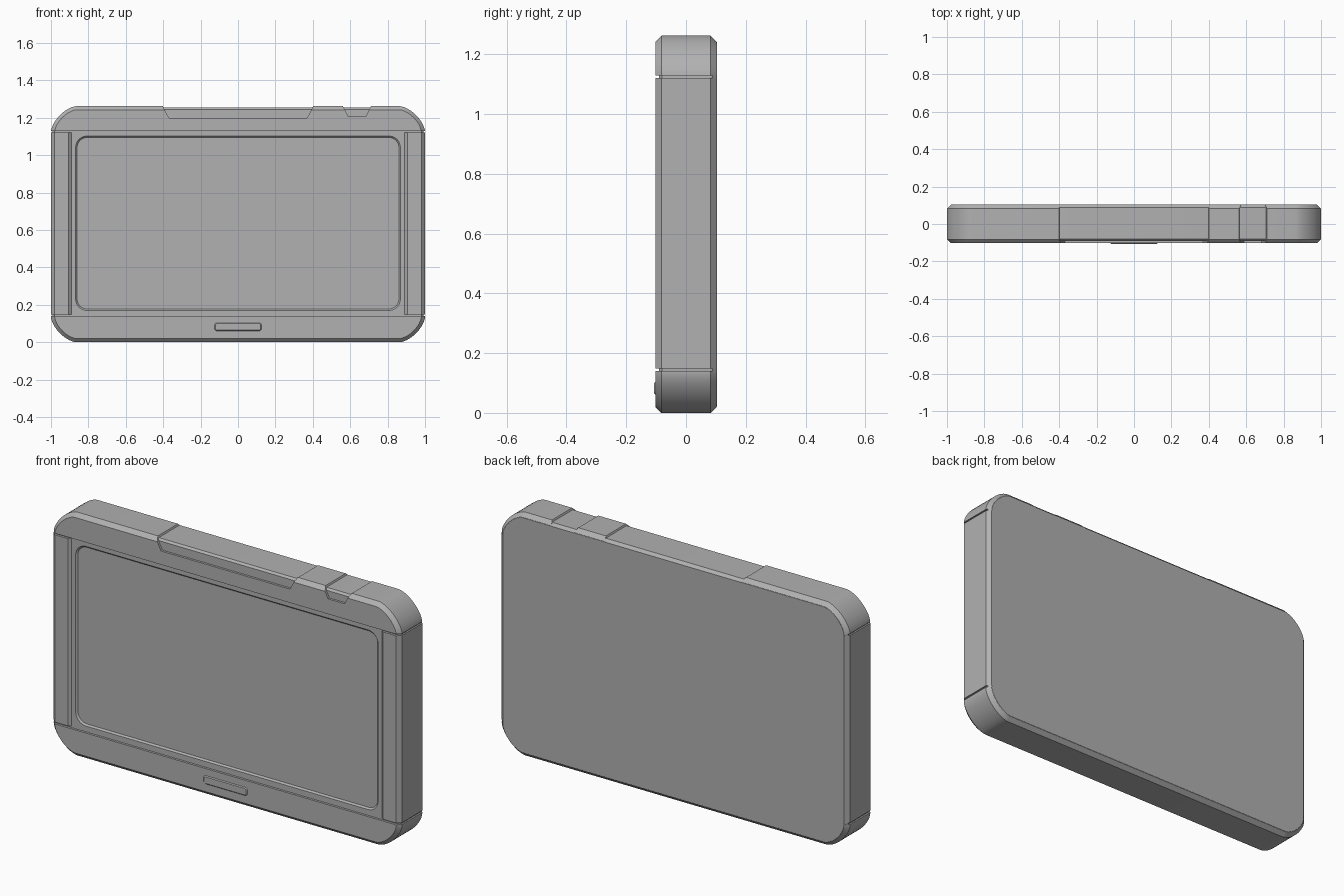
import bpy, bmesh, math

if "Cube" in bpy.data.objects:
    bpy.data.objects.remove(bpy.data.objects["Cube"])

H = 1.262           # overall height
MID = H / 2
FRONT, BACK = -0.1025, 0.1025
grey = bpy.data.materials.new("dark_grey")
grey.diffuse_color = (0.44, 0.44, 0.44, 1)
grey.use_nodes = True
grey.node_tree.nodes["Principled BSDF"].inputs["Base Color"].default_value = grey.diffuse_color


def outline(w, h, r, power, n=12):
    """Rounded rectangle (half sizes w, h) in x/z with soft elliptic corners."""
    pts = []
    for sx, sz, flip in ((1, 1, 0), (-1, 1, 1), (-1, -1, 0), (1, -1, 1)):
        for i in range(n + 1):
            t = (n - i if flip else i) / n * math.pi / 2
            c, s = max(math.cos(t), 0) ** (2 / power), max(math.sin(t), 0) ** (2 / power)
            pts.append((sx * (w - r + r * c), sz * (h - r + r * s)))
    return pts


def slab(name, w, h, zc, r, y0, y1, cf, cb, cuts=(), power=2.0):
    """Chamfered slab, optionally trimmed by planes (the normal side is removed)."""
    levels = [(y0, cf)]
    if cf:
        levels.append((y0 + cf, 0))
    if cb:
        levels.append((y1 - cb, 0))
    levels.append((y1, cb))
    bm = bmesh.new()
    rings = [[bm.verts.new((x, y, z + zc)) for x, z in outline(w - d, h - d, r - d, power)]
             for y, d in levels]
    for a, b in zip(rings, rings[1:]):
        for i in range(len(a)):
            j = (i + 1) % len(a)
            bm.faces.new((a[i], a[j], b[j], b[i]))
    bm.faces.new(rings[0])
    bm.faces.new(rings[-1])
    for co, no in cuts:
        geom = bm.verts[:] + bm.edges[:] + bm.faces[:]
        bmesh.ops.bisect_plane(bm, geom=geom, plane_co=co, plane_no=no, clear_outer=True)
        bmesh.ops.holes_fill(bm, edges=[e for e in bm.edges if e.is_boundary], sides=0)
    return finish(name, bm)


def prism(name, pts, y0, y1):
    """Polygon in x/z extruded along y."""
    bm = bmesh.new()
    a = [bm.verts.new((x, y0, z)) for x, z in pts]
    b = [bm.verts.new((x, y1, z)) for x, z in pts]
    bm.faces.new(a)
    bm.faces.new(b)
    for i in range(len(a)):
        j = (i + 1) % len(a)
        bm.faces.new((a[i], a[j], b[j], b[i]))
    return finish(name, bm)


def finish(name, bm):
    bmesh.ops.recalc_face_normals(bm, faces=bm.faces)
    me = bpy.data.meshes.new(name)
    bm.to_mesh(me)
    bm.free()
    me.materials.append(grey)
    ob = bpy.data.objects.new(name, me)
    bpy.context.collection.objects.link(ob)
    return ob


def select(ob):
    bpy.ops.object.select_all(action='DESELECT')
    ob.select_set(True)
    bpy.context.view_layer.objects.active = ob


def carve(ob, cutter):
    mod = ob.modifiers.new("carve", 'BOOLEAN')
    mod.operation, mod.solver, mod.object = 'DIFFERENCE', 'EXACT', cutter
    select(ob)
    bpy.ops.object.modifier_apply(modifier=mod.name)
    bpy.data.objects.remove(cutter, do_unlink=True)


def shell(name, cuts):
    """A piece of the outer casing."""
    return slab(name, 1.0, MID, MID, 0.135, FRONT, BACK, 0.02, 0.02, cuts, power=1.58)


# Inner body: shows as the display panel, in the grooves and as the flat back
core = slab("inner_body", 0.992, MID - 0.008, MID, 0.127, -0.091, 0.1032,
            0.01, 0.014, power=1.58)
carve(core, slab("screen_cutter", 0.868, 0.466, 0.636, 0.06, -0.15, -0.083, 0, 0.008))

# Casing pieces, separated by narrow grooves
top_cap = shell("top_cap", [((0, 0, 1.129), (0, 0, -1))])
bottom_cap = shell("bottom_cap", [((0, 0, 0.14), (0, 0, 1))])
parts = [core, top_cap, bottom_cap]
for side, s in (("left", -1), ("right", 1)):
    parts.append(shell(side + "_grip_strip", [
        ((0, 0, 1.121), (0, 0, 1)),
        ((0, 0, 0.149), (0, 0, -1)),
        ((s * 0.905, FRONT, 0), (-s * 0.012, -0.015, 0))]))

# Sunken tapered areas on the top edge
for cx, top, low, z in ((0, 0.402, 0.37, 1.20), (0.636, 0.075, 0.047, 1.208)):
    k = (top - low) / (H - z)
    zt = 1.3
    wt = low + k * (zt - z)
    carve(top_cap, prism("notch_cutter", [(cx - wt, zt), (cx - low, z),
                                          (cx + low, z), (cx + wt, zt)], -0.2, 0.2))

# Front button
parts.append(slab("front_button", 0.13, 0.026, 0.082, 0.018, -0.107, -0.09, 0.009, 0))

for ob in parts:
    select(ob)
    bpy.ops.object.shade_smooth_by_angle(angle=math.radians(28))
